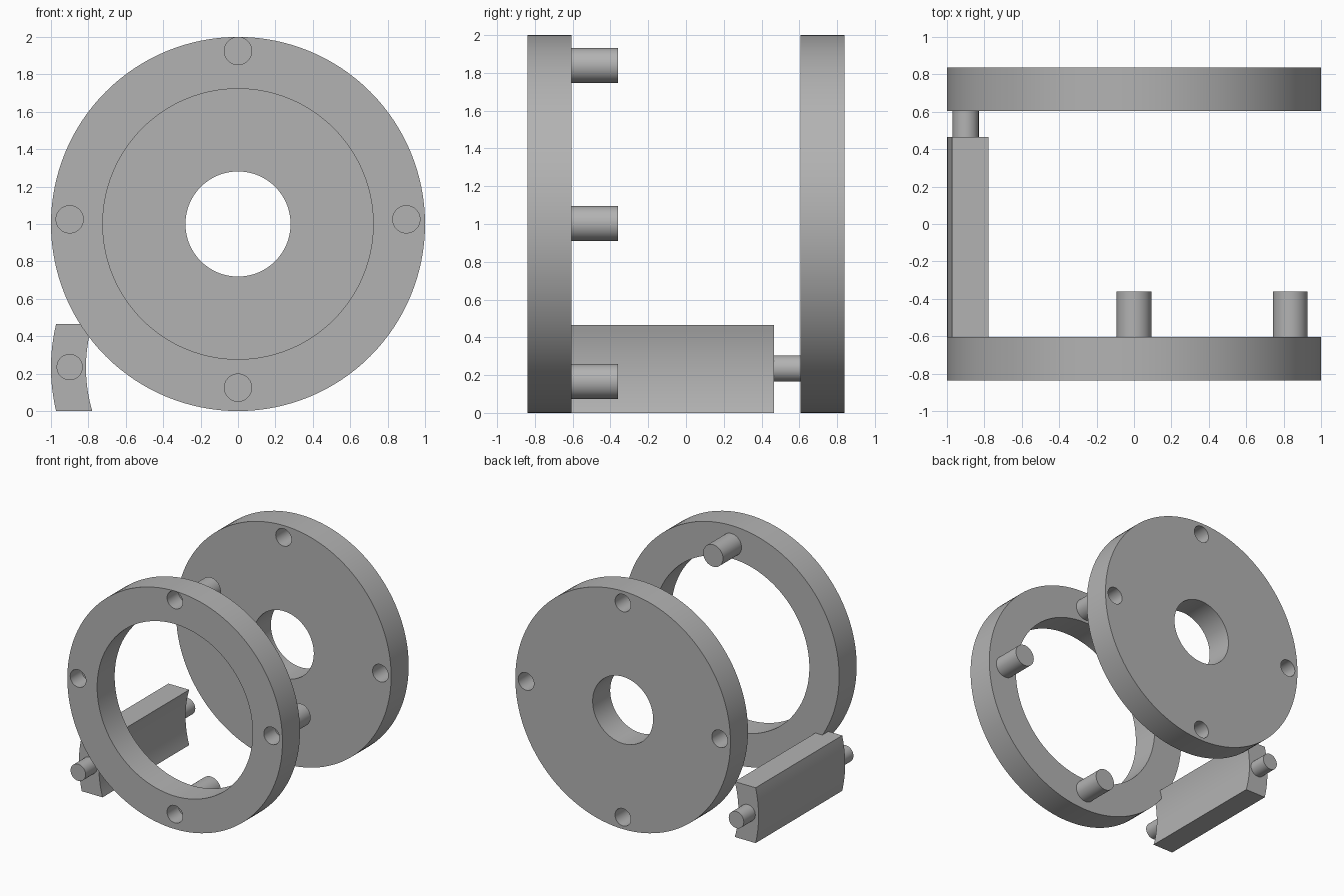
import bpy, bmesh, math

if "Cube" in bpy.data.objects:
    bpy.data.objects.remove(bpy.data.objects["Cube"])

grey = bpy.data.materials.new("plain grey")
grey.diffuse_color = (0.45, 0.45, 0.45, 1)
grey.use_nodes = True
grey.node_tree.nodes["Principled BSDF"].inputs["Base Color"].default_value = grey.diffuse_color


def cylinder(name, x, z, r, y0, y1, sides=48):
    """Cylinder lying along y."""
    bpy.ops.mesh.primitive_cylinder_add(
        vertices=sides, radius=r, depth=y1 - y0,
        location=(x, (y0 + y1) / 2, z), rotation=(math.pi / 2, 0, 0))
    ob = bpy.context.object
    ob.name = name
    ob.data.materials.append(grey)
    return ob


def activate(ob):
    bpy.ops.object.select_all(action='DESELECT')
    ob.select_set(True)
    bpy.context.view_layer.objects.active = ob


def smooth(ob):
    activate(ob)
    bpy.ops.object.shade_smooth_by_angle(angle=math.radians(30))


def drill(ob, cutters):
    """Cut every cutter out of the object, then discard the cutters."""
    for c in cutters:
        activate(ob)
        m = ob.modifiers.new("hole", 'BOOLEAN')
        m.operation = 'DIFFERENCE'
        m.solver = 'EXACT'
        m.object = c
        bpy.ops.object.modifier_apply(modifier=m.name)
        bpy.data.objects.remove(c, do_unlink=True)


def bolt_holes(zc, y0, y1):
    return [cylinder("hole_cutter", 0.9 * dx, zc + 0.9 * dz, 0.073, y0, y1)
            for dx, dz in ((0, 1), (1, 0), (0, -1), (-1, 0))]


# Front ring with blind holes in its front face
ring = cylinder("front_ring", 0, 1, 1, -0.838, -0.605, 128)
drill(ring, [cylinder("bore_cutter", 0, 1, 0.723, -1, -0.4, 128)]
      + bolt_holes(1.025, -1, -0.69))
smooth(ring)

# Back disc with a centre bore and four holes through it
disc = cylinder("back_disc", 0, 1, 1, 0.605, 0.838, 128)
drill(disc, [cylinder("bore_cutter", 0, 1, 0.281, 0.4, 1, 96)]
      + bolt_holes(1.0, 0.4, 1))
smooth(disc)

# Three pins on the back of the ring
for i, (x, z) in enumerate(((0, 1.84), (0.835, 1.003), (0, 0.167))):
    smooth(cylinder(f"ring_pin_{i + 1}", x, z, 0.0925, -0.61, -0.36))

# Curved connecting block: an arc section extruded along y
zc, half, n = 0.2325, 0.2325, 16
section = []
for r, sign in ((1.0, 1), (0.813, -1)):
    for i in range(n + 1):
        z = sign * half * (2 * i / n - 1)
        section.append((-math.sqrt(r * r - z * z), zc + z))
bm = bmesh.new()
face = bm.faces.new([bm.verts.new((x, -0.685, z)) for x, z in section])
ext = bmesh.ops.extrude_face_region(bm, geom=[face])
bmesh.ops.translate(bm, vec=(0, 1.15, 0),
                    verts=[v for v in ext["geom"] if isinstance(v, bmesh.types.BMVert)])
bmesh.ops.recalc_face_normals(bm, faces=bm.faces)
mesh = bpy.data.meshes.new("connecting_block")
bm.to_mesh(mesh)
bm.free()
mesh.materials.append(grey)
block = bpy.data.objects.new("connecting_block", mesh)
bpy.context.collection.objects.link(block)
smooth(block)

# Small end pins of the block
smooth(cylinder("block_front_pin", -0.9, 0.235, 0.07, -0.838, -0.68))
smooth(cylinder("block_back_pin", -0.9, 0.235, 0.07, 0.46, 0.618))
